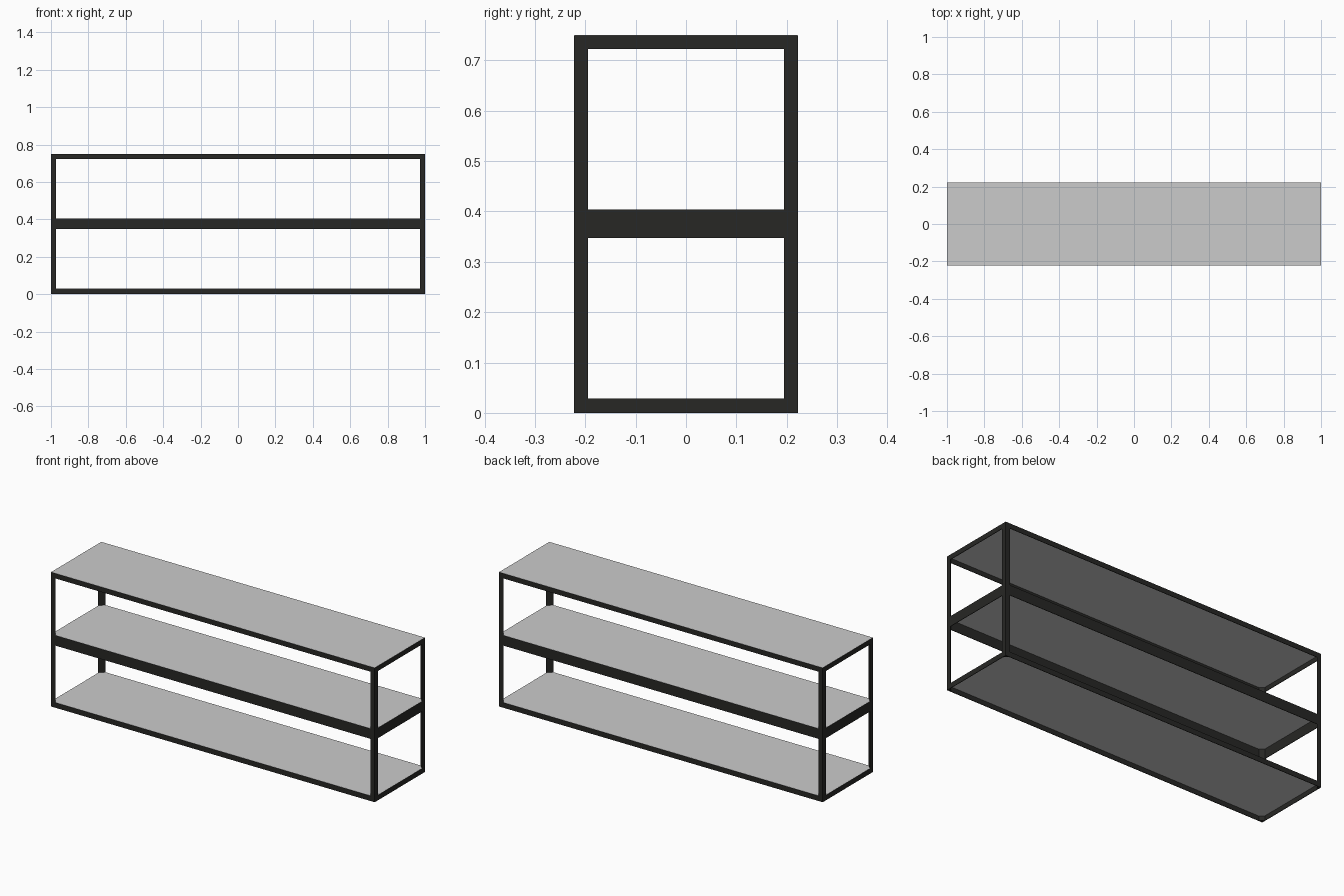
import bpy, bmesh

if "Cube" in bpy.data.objects:
    bpy.data.objects.remove(bpy.data.objects["Cube"])

HX, HY, H = 1.0, 0.222, 0.75   # half width, half depth, height
LEG = 0.027                    # visible post width
SKIN = 0.003                   # sheet thickness

black = bpy.data.materials.new("black_metal")
black.diffuse_color = (0.02, 0.02, 0.018, 1)
black.use_nodes = True
black.node_tree.nodes["Principled BSDF"].inputs["Base Color"].default_value = black.diffuse_color


def prism(name, outline, z0, z1, mat=None):
    """Extrude a flat outline from z0 up to z1."""
    bm = bmesh.new()
    face = bm.faces.new([bm.verts.new((x, y, z0)) for x, y in outline])
    new = bmesh.ops.extrude_face_region(bm, geom=[face])["geom"]
    top = [v for v in new if isinstance(v, bmesh.types.BMVert)]
    bmesh.ops.translate(bm, verts=top, vec=(0, 0, z1 - z0))
    bmesh.ops.recalc_face_normals(bm, faces=bm.faces)
    mesh = bpy.data.meshes.new(name)
    bm.to_mesh(mesh)
    bm.free()
    obj = bpy.data.objects.new(name, mesh)
    bpy.context.collection.objects.link(obj)
    if mat:
        mesh.materials.append(mat)
    return obj


def rect(x0, x1, y0, y1):
    return [(x0, y0), (x1, y0), (x1, y1), (x0, y1)]


# Triangular corner posts
for sx, nx in ((-1, "left"), (1, "right")):
    for sy, ny in ((-1, "front"), (1, "back")):
        x, y = sx * HX, sy * HY
        prism(f"{ny}_{nx}_post", [(x, y), (x - sx * LEG, y), (x, y - sy * LEG)],
              0, H - 0.001, black)

# Shelves: a thin grey sheet with black edge strips hanging below it
for name, z0, z1 in (("bottom", 0, 0.029), ("middle", 0.347, 0.404), ("top", 0.722, H)):
    prism(f"{name}_shelf", rect(-HX + 0.001, HX - 0.001, -HY + 0.001, HY - 0.001),
          z1 - SKIN, z1)
    for s, side in ((-1, "front"), (1, "back")):
        y0, y1 = sorted((s * HY, s * (HY - SKIN)))
        prism(f"{name}_{side}_rail", rect(-HX, HX, y0, y1), z0, z1 - 0.0005, black)
    for s, side in ((-1, "left"), (1, "right")):
        x0, x1 = sorted((s * HX, s * (HX - SKIN)))
        prism(f"{name}_{side}_rail", rect(x0, x1, -HY + SKIN, HY - SKIN), z0, z1 - 0.0005, black)
